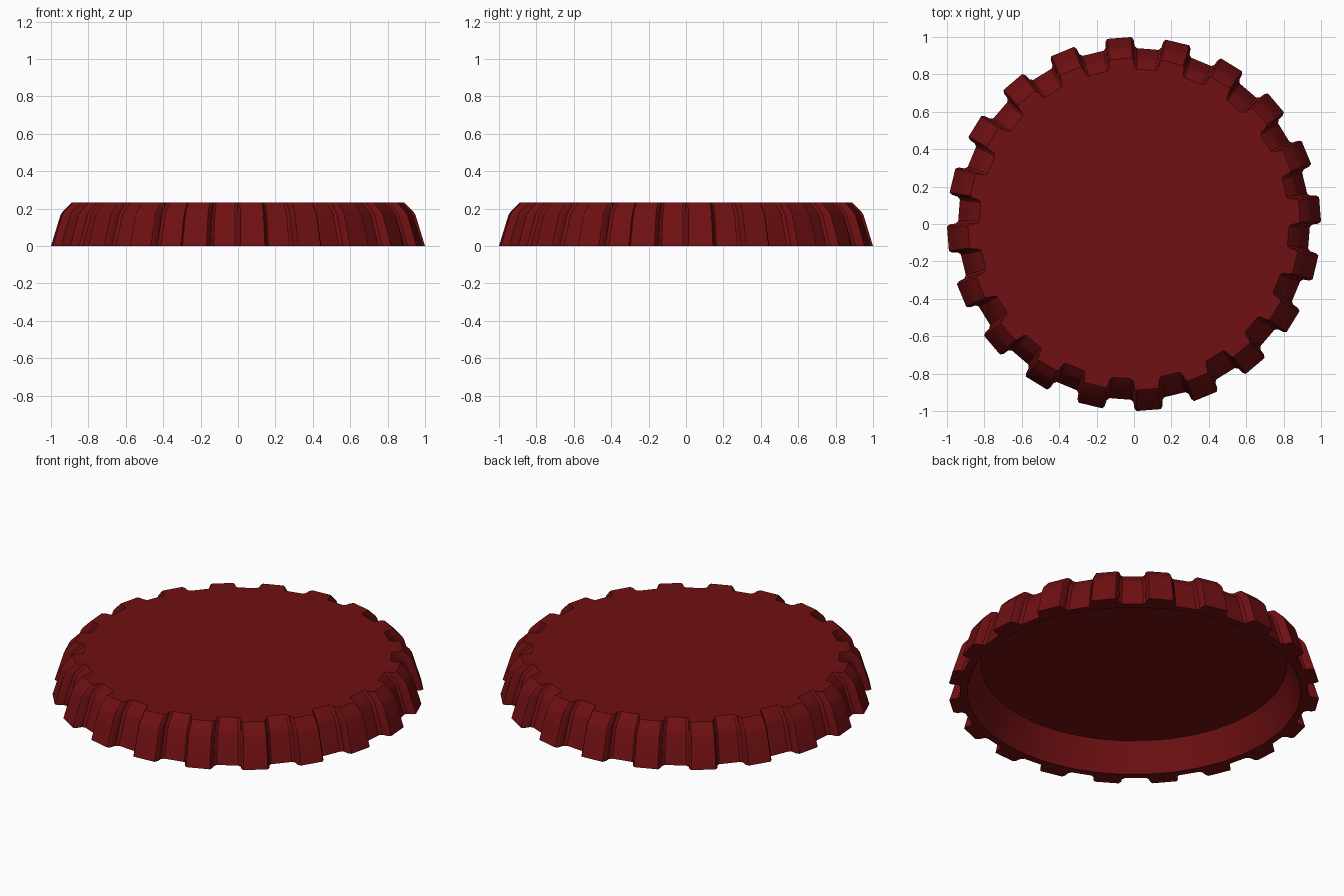
import bpy, bmesh
from math import radians, cos, sin, tau

if "Cube" in bpy.data.objects:
    bpy.data.objects.remove(bpy.data.objects["Cube"])

TEETH = 20
STEP = 360 / TEETH
# One flute: (angle in degrees, radial inset) - tooth, rounded shoulder, groove
FLUTE = [(0.1, 0.016), (0.75, 0.0), (8.25, 0.0), (8.9, 0.016),
         (9.15, 0.046), (10.0, 0.06), (17.0, 0.06), (17.85, 0.046)]
# Outer skirt profile: (tooth radius, height)
SKIRT = [(1.0, 0.0), (0.95, 0.164), (0.938, 0.184), (0.888, 0.234)]
# Hollow underside: (radius, height)
HOLLOW = [(0.9, 0.0), (0.825, 0.165)]
SIDES = 2 * TEETH

bm = bmesh.new()


def fluted_ring(radius, z):
    ring = []
    for t in range(TEETH):
        for deg, inset in FLUTE:
            a = radians(t * STEP + deg)
            ring.append(bm.verts.new(((radius - inset) * cos(a), (radius - inset) * sin(a), z)))
    return ring


def round_ring(radius, z):
    return [bm.verts.new((radius * cos(tau * i / SIDES), radius * sin(tau * i / SIDES), z))
            for i in range(SIDES)]


def bridge(a, b):
    n = len(a)
    for i in range(n):
        j = (i + 1) % n
        bm.faces.new((a[i], a[j], b[j], b[i]))


# Fluted skirt and flat top
outer = [fluted_ring(r, z) for r, z in SKIRT]
for lower, upper in zip(outer, outer[1:]):
    bridge(lower, upper)
bm.faces.new(outer[-1])

# Hollow wall and ceiling
inner = [round_ring(r, z) for r, z in HOLLOW]
bridge(inner[1], inner[0])
bm.faces.new(inner[1][::-1])

# Flat bottom rim joining the fluted edge to the round opening
per = len(outer[0]) // SIDES
for i in range(SIDES):
    arc = [outer[0][(i * per + k) % len(outer[0])] for k in range(per + 1)]
    bm.faces.new([inner[0][i], inner[0][(i + 1) % SIDES]] + arc[::-1])

bmesh.ops.recalc_face_normals(bm, faces=bm.faces)
mesh = bpy.data.meshes.new("bottle_cap")
bm.to_mesh(mesh)
bm.free()
cap = bpy.data.objects.new("bottle_cap", mesh)
bpy.context.collection.objects.link(cap)

red = bpy.data.materials.new("dark_red")
red.diffuse_color = (0.16, 0.005, 0.006, 1)
red.use_nodes = True
red.node_tree.nodes["Principled BSDF"].inputs["Base Color"].default_value = red.diffuse_color
mesh.materials.append(red)

bpy.context.view_layer.objects.active = cap
cap.select_set(True)
bpy.ops.object.shade_smooth_by_angle(angle=radians(30))
